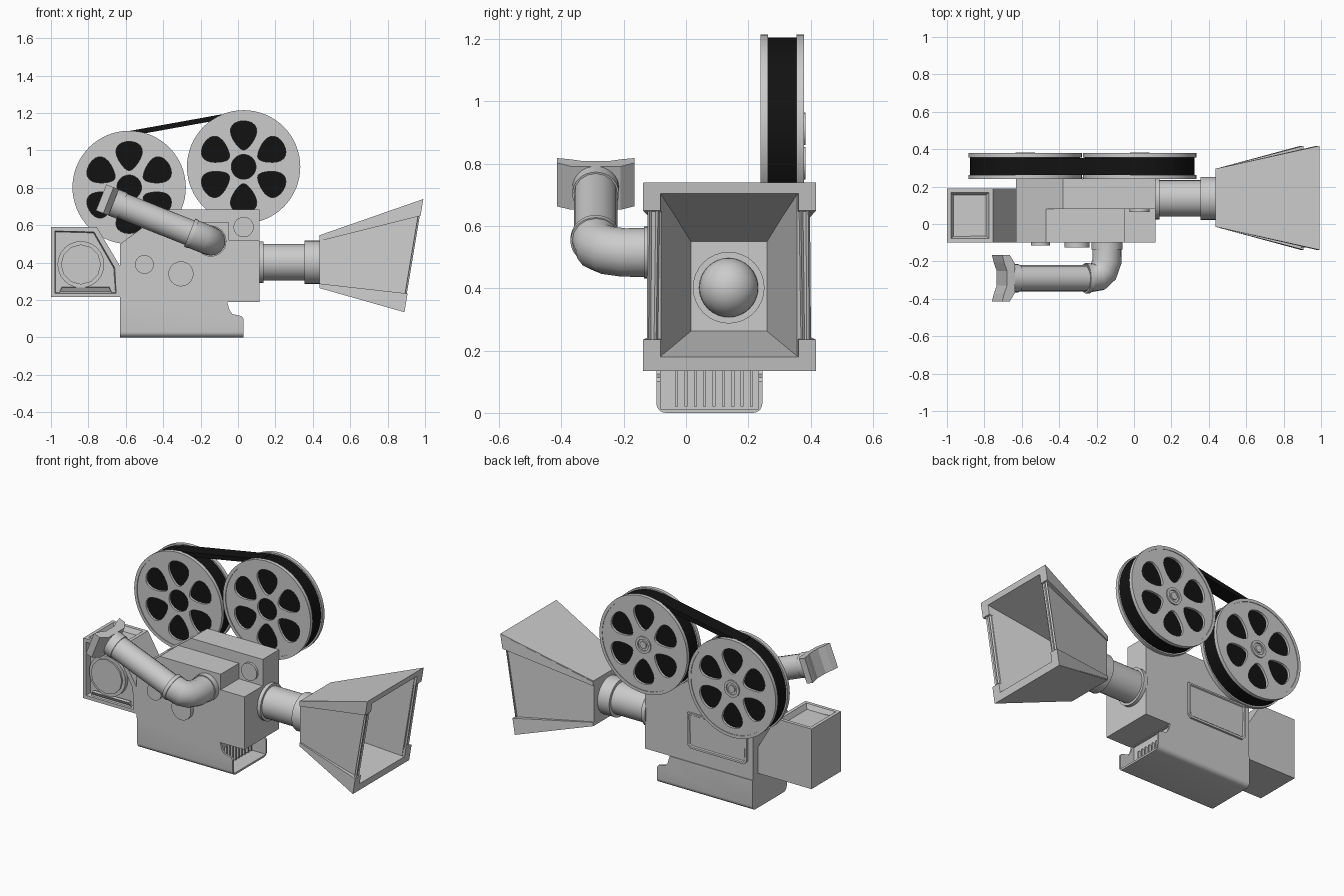
import bpy, bmesh, math
from mathutils import Vector, Matrix

if "Cube" in bpy.data.objects:
    bpy.data.objects.remove(bpy.data.objects["Cube"])

black = bpy.data.materials.new("film_black")
black.diffuse_color = (0.006, 0.006, 0.006, 1)
black.use_nodes = True
black.node_tree.nodes["Principled BSDF"].inputs["Base Color"].default_value = black.diffuse_color


def finish(ob, mat=None, smooth=True):
    if mat:
        ob.data.materials.append(mat)
    bpy.ops.object.select_all(action='DESELECT')
    ob.select_set(True)
    bpy.context.view_layer.objects.active = ob
    if ob.type == 'CURVE':
        bpy.ops.object.convert(target='MESH')
        ob = bpy.context.view_layer.objects.active
    if smooth:
        bpy.ops.object.shade_smooth_by_angle(angle=math.radians(35))
    return ob


def from_bm(name, bm, mat=None, smooth=False):
    bmesh.ops.recalc_face_normals(bm, faces=bm.faces[:])
    me = bpy.data.meshes.new(name)
    bm.to_mesh(me)
    bm.free()
    ob = bpy.data.objects.new(name, me)
    bpy.context.collection.objects.link(ob)
    return finish(ob, mat, smooth)


def prism_bm(pts, y0, y1):
    """Front (x, z) profile extruded along y."""
    bm = bmesh.new()
    a = [bm.verts.new((x, y0, z)) for x, z in pts]
    b = [bm.verts.new((x, y1, z)) for x, z in pts]
    bm.faces.new(a)
    bm.faces.new(b[::-1])
    for i in range(len(pts)):
        j = (i + 1) % len(pts)
        bm.faces.new((a[i], a[j], b[j], b[i]))
    bmesh.ops.recalc_face_normals(bm, faces=bm.faces[:])
    return bm


def rect(x0, x1, z0, z1):
    return [(x0, z0), (x1, z0), (x1, z1), (x0, z1)]


def inset(bm, normal, border, slope, depth):
    """Frame and step every face that looks along normal."""
    bm.normal_update()
    fs = [f for f in bm.faces if f.normal.dot(Vector(normal)) > 0.95]
    bmesh.ops.inset_individual(bm, faces=fs, thickness=border)
    bmesh.ops.inset_individual(bm, faces=fs, thickness=slope, depth=depth)


def cyl(name, start, end, r, sides=32, mat=None):
    a, b = Vector(start), Vector(end)
    bm = bmesh.new()
    bmesh.ops.create_cone(bm, cap_ends=True, segments=sides, radius1=r, radius2=r, depth=(b - a).length)
    rot = (b - a).to_track_quat('Z', 'Y').to_matrix().to_4x4()
    bm.transform(Matrix.Translation((a + b) / 2) @ rot)
    return from_bm(name, bm, mat, True)


# Body: low front block and taller rear block
from_bm("body_front", prism_bm([(-.63, .19), (.115, .19), (.115, .52), (-.05, .52), (-.05, .617),
                                (-.47, .617), (-.63, .5)], -.1, .08))
from_bm("body_back", prism_bm([(-.63, .19), (.115, .19), (.115, .685), (-.38, .685), (-.63, .5)], .08, .24))
c = .02
bm = prism_bm([(-.595 + c, .28), (-.185 - c, .28), (-.185, .28 + c), (-.185, .5), (-.595, .5), (-.595, .28 + c)],
              .23, .252)
inset(bm, (0, 1, 0), .014, .006, -.006)
from_bm("side_door", bm)
for i, (x, z, r, y0, y1) in enumerate([(-.5, .39, .05, -.115, -.09), (-.305, .34, .067, -.126, -.09),
                                       (.03, .59, .054, .065, .09)]):
    cyl(f"knob_{i}", (x, y0, z), (x, y1, z), r)

# Rear box with recessed front and top
bm = prism_bm([(-1, .215), (-.63, .215), (-.63, .38), (-.755, .59), (-1, .59)], -.1, .19)
inset(bm, (0, -1, 0), .03, .006, -.035)
inset(bm, (0, 0, 1), .03, .02, -.03)
from_bm("rear_box", bm)
cyl("motor_ring", (-.84, -.09, .39), (-.84, -.05, .39), .125, 24)
cyl("motor_cap", (-.84, -.1, .39), (-.84, -.05, .39), .107, 12)

# Base with open front tray and grille
bm = prism_bm([(-.63, 0), (.03, 0), (.03, .1), (.018, .114), (-.03, .125), (-.045, .145), (-.058, .19),
               (-.63, .19)], -.095, .245)
edges = [e for e in bm.edges if all(v.co.z < .001 for v in e.verts)
         and abs(e.verts[0].co.x - e.verts[1].co.x) > .1]
bmesh.ops.bevel(bm, geom=edges, offset=.03, segments=5, profile=.5, affect='EDGES')
base = from_bm("base", bm, None, True)
cutter = from_bm("tray_cutter", prism_bm(rect(-.07, .2, .012, .185), -.082, .232))
cutter.hide_render = True
m = base.modifiers.new("tray", 'BOOLEAN')
m.operation, m.object, m.solver = 'DIFFERENCE', cutter, 'EXACT'
bpy.context.view_layer.objects.active = base
bpy.ops.object.modifier_apply(modifier="tray")
bpy.data.objects.remove(cutter)
for i in range(9):
    y = -.03 + i * .03
    from_bm(f"grille_rib_{i}", prism_bm(rect(-.075, -.055, .02, .135), y - .005, y + .005))

# Lens barrel
LY, LZ = .137, .402
for name, x0, x1, r in [("barrel_flange", .11, .137, .112), ("barrel", .13, .37, .097),
                        ("barrel_collar", .355, .44, .115), ("lens_ring", .45, .51, .115)]:
    cyl(name, (x0, LY, LZ), (x1, LY, LZ), r)
bm = bmesh.new()
bmesh.ops.create_uvsphere(bm, u_segments=32, v_segments=16, radius=.095)
bm.transform(Matrix.Translation((.51, LY, LZ)))
from_bm("lens", bm, None, True)


# Hood: hollow flared box with slanted mouth
def ring(bm, y, hw, z0, z1, x0, x1):
    return [bm.verts.new(p) for p in [(x0, y - hw, z0), (x0, y + hw, z0), (x1, y + hw, z1), (x1, y - hw, z1)]]


def mouth_x(z, back=0.0):
    return .89 + (z - .135) / 6 - back


def loft(bm, rings):
    for a, b in zip(rings, rings[1:]):
        for i in range(4):
            j = (i + 1) % 4
            bm.faces.new((a[i], a[j], b[j], b[i]))
    bm.faces.new(rings[0])
    bm.faces.new(rings[-1])
    bmesh.ops.recalc_face_normals(bm, faces=bm.faces[:])


bm = bmesh.new()
loft(bm, [ring(bm, .14, .147, .275, .535, .435, .435),
          ring(bm, .14, .25, .15, .72, mouth_x(.15, .014), mouth_x(.72, .014)),
          ring(bm, .138, .218, .18, .705, mouth_x(.18, .014), mouth_x(.705, .014)),
          ring(bm, .138, .122, .262, .55, .5, .5)])
for s in (-1, 1):
    f = [max((f for f in bm.faces), key=lambda f: s * f.calc_center_median().y)]
    bmesh.ops.inset_individual(bm, faces=f, thickness=.05)
    bmesh.ops.inset_individual(bm, faces=f, thickness=.008, depth=-.01)
    bmesh.ops.inset_individual(bm, faces=f, thickness=.01, depth=.006)
from_bm("hood", bm)
for name, b0, b1, f0, f1, i0, i1 in [("hood_top_flange", .515, .54, .65, .738, .705, .74),
                                     ("hood_bottom_flange", .27, .288, .135, .235, .135, .18)]:
    bm = bmesh.new()
    # side strips and the lip across the mouth
    for s in (-1, 1):
        part = bmesh.new()
        loft(part, [ring(part, .14 + s * .14, .015, b0, b1, .435, .435),
                    ring(part, .14 + s * .25, .028, f0, f1, mouth_x(f0), mouth_x(f1))])
        me = bpy.data.meshes.new("tmp")
        part.to_mesh(me)
        part.free()
        bm.from_mesh(me)
        bpy.data.meshes.remove(me)
    zb = b1 if i0 > .5 else b0
    loft(bm, [ring(bm, .14, .153, zb - .006, zb + .006, .435, .435),
              ring(bm, .14, .277, i0, i1, mouth_x(i0), mouth_x(i1))])
    from_bm(name, bm)

# Viewfinder arm: elbow tube, joint rings and eyecup
P0, P1 = Vector((-.145, -.29, .515)), Vector((-.665, -.29, .722))
d = (P1 - P0).normalized()


def tube(name, pts, r):
    cu = bpy.data.curves.new(name, 'CURVE')
    cu.dimensions, cu.bevel_depth, cu.bevel_resolution, cu.use_fill_caps = '3D', r, 6, True
    sp = cu.splines.new('POLY')
    sp.points.add(len(pts) - 1)
    for p, co in zip(sp.points, pts):
        p.co = (*co, 1)
    ob = bpy.data.objects.new(name, cu)
    bpy.context.collection.objects.link(ob)
    return finish(ob)


out = Vector((0, 1, 0))
tube("arm_elbow", [P0 + out * .2, P0 + out * .09, P0 + out * .035 + d * .02, P0 + out * .008 + d * .05,
                   P0 + d * .12], .078)
tube("arm_tube", [P0 + d * .1, P1], .07)
cyl("arm_mount", (-.145, -.135, .515), (-.145, -.09, .515), .083)
cyl("arm_joint", P0 + d * .1, P0 + d * .122, .081)
cyl("arm_neck", P1 - d * .05, P1, .075)
half = [(.0, .08), (.03, .125), (.072, .125), (.062, .085), (.045, .04)]
cup = half + [(u, -v) for u, v in half[::-1]]
bm = prism_bm(cup, -.075, .075)
side = d.cross(out)
bm.transform(Matrix.Translation(P1) @ Matrix((d, side, out)).transposed().to_4x4())
from_bm("eyecup", bm)


# Film reels
def circle(r, n=64):
    return [(r * math.cos(2 * math.pi * i / n), r * math.sin(2 * math.pi * i / n)) for i in range(n)]


def window(k, n=24):
    a, pts = math.radians(60 * k), []
    for i in range(n):
        t = 2 * math.pi * i / n
        r, w = .168 + .078 * math.cos(t), .066 * math.sin(t) * (1 + .4 * math.cos(t))
        pts.append((w * math.cos(a) - r * math.sin(a), w * math.sin(a) + r * math.cos(a)))
    return pts


def plate(name, loops, x, y, z, thick):
    cu = bpy.data.curves.new(name, 'CURVE')
    cu.dimensions, cu.fill_mode, cu.extrude = '2D', 'BOTH', thick / 2
    for loop in loops:
        sp = cu.splines.new('POLY')
        sp.points.add(len(loop) - 1)
        for p, co in zip(sp.points, loop):
            p.co = (*co, 0, 1)
        sp.use_cyclic_u = True
    ob = bpy.data.objects.new(name, cu)
    bpy.context.collection.objects.link(ob)
    ob.location, ob.rotation_euler = (x, y, z), (math.pi / 2, 0, 0)
    return finish(ob)


centres = {"rear": (-.582, .802), "front": (.03, .912)}
for n, (x, z) in centres.items():
    windows = [window(k) for k in range(6)]
    plate(f"{n}_reel_front_plate", [circle(.3), circle(.066, 32)] + windows, x, .252, z, .016)
    plate(f"{n}_reel_back_plate", [circle(.3)] + windows, x, .367, z, .016)
    for y in (.251, .367):
        plate(f"{n}_reel_rim", [circle(.303), circle(.284)], x, y, z, .023)
    plate(f"{n}_hub_ring", [circle(.052, 32), circle(.036, 32)], x, .375, z, .016)
    cyl(f"{n}_hub_pin", (x, .37, z), (x, .383, z), .022, 24)
    cyl(f"{n}_film_roll", (x, .258, z), (x, .36, z), .294, 64, black)

# Film strip running over both rolls
a, b = (Vector((x, z)) for x, z in centres.values())
t = (b - a).normalized()
n = Vector((-t.y, t.x))
from_bm("film_strip", prism_bm([a + n * .27, b + n * .27, b + n * .297, a + n * .297], .262, .354), black)
